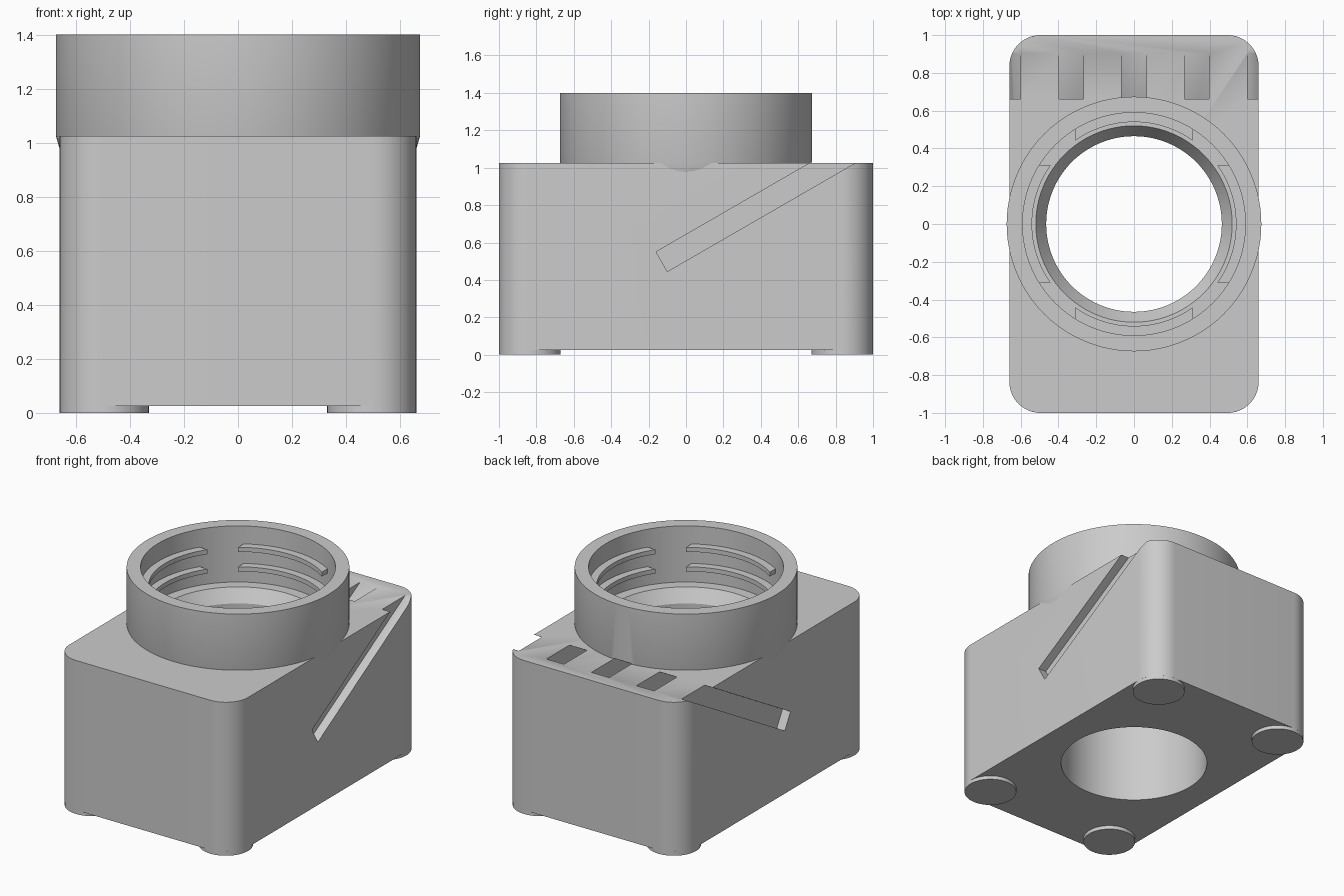
import bpy, bmesh
from math import sin, cos, asin, pi, radians
from mathutils import Vector

cube = bpy.data.objects.get("Cube")
if cube:
    bpy.data.objects.remove(cube, do_unlink=True)

grey = bpy.data.materials.new("plain grey")
grey.use_nodes = True
grey.diffuse_color = (0.6, 0.6, 0.6, 1)
grey.node_tree.nodes["Principled BSDF"].inputs["Base Color"].default_value = (0.6, 0.6, 0.6, 1)

HALF_X, HALF_Y, CORNER = 0.66, 1.0, 0.165
FLOOR, DECK, RIM = 0.025, 1.025, 1.4


def finish(name, bm):
    bmesh.ops.recalc_face_normals(bm, faces=bm.faces)
    mesh = bpy.data.meshes.new(name)
    bm.to_mesh(mesh)
    bm.free()
    mesh.materials.append(grey)
    obj = bpy.data.objects.new(name, mesh)
    bpy.context.collection.objects.link(obj)
    return obj


def prism(name, outline, offset):
    """Extrude a flat outline along a vector."""
    bm = bmesh.new()
    face = bm.faces.new([bm.verts.new(p) for p in outline])
    new = bmesh.ops.extrude_face_region(bm, geom=[face], use_keep_orig=True)["geom"]
    bmesh.ops.translate(bm, vec=offset, verts=[v for v in new if isinstance(v, bmesh.types.BMVert)])
    return finish(name, bm)


def lathe(name, profile, closed, steps=96):
    """Revolve (radius, height) points about z; open profiles get end caps."""
    bm = bmesh.new()
    rings = [[bm.verts.new((r * cos(2 * pi * i / steps), r * sin(2 * pi * i / steps), z))
              for i in range(steps)] for r, z in profile]
    pairs = list(zip(rings, rings[1:]))
    if closed:
        pairs.append((rings[-1], rings[0]))
    else:
        bm.faces.new(rings[0])
        bm.faces.new(rings[-1])
    for a, b in pairs:
        for i in range(steps):
            j = (i + 1) % steps
            bm.faces.new((a[i], a[j], b[j], b[i]))
    return finish(name, bm)


def select(obj):
    bpy.ops.object.select_all(action='DESELECT')
    obj.select_set(True)
    bpy.context.view_layer.objects.active = obj


def cut(obj, cutter):
    mod = obj.modifiers.new("cut", 'BOOLEAN')
    mod.operation, mod.solver, mod.object = 'DIFFERENCE', 'EXACT', cutter
    select(obj)
    bpy.ops.object.modifier_apply(modifier=mod.name)


def smooth(obj):
    select(obj)
    bpy.ops.object.shade_smooth_by_angle(angle=radians(30))


# Body: block with rounded upright corners
outline = []
for k, (sx, sy) in enumerate([(1, 1), (-1, 1), (-1, -1), (1, -1)]):
    for i in range(17):
        a = pi / 2 * (k + i / 16)
        outline.append((sx * (HALF_X - CORNER) + CORNER * cos(a),
                        sy * (HALF_Y - CORNER) + CORNER * sin(a), FLOOR))
body = prism("body", outline, Vector((0, 0, DECK - FLOOR)))

# Collar: upright ring, slightly flared where it overhangs the body
collar = lathe("collar", [(0.655, 0.96), (0.674, DECK), (0.674, RIM),
                          (0.59, RIM), (0.59, 0.96)], True)

# Bore with a sloped lead-in under the collar
bore = lathe("bore_cutter", [(0.465, -0.1), (0.465, 0.94), (0.52, DECK), (0.52, 1.1)], False)
cut(body, bore)
cutters = [bore]

# Five slanted vent slots, the outer two open to the sides
along = Vector((0, cos(pi / 6), sin(pi / 6))) * 1.8
low, high = Vector((0, -0.10, 0.445)), Vector((0, -0.16, 0.55))
for i in range(-2, 3):
    shift = Vector((i * 0.333 - 0.065, 0, 0))
    slot = prism("slot_cutter", [p + shift for p in (low, low + along, high + along, high)],
                 Vector((0.13, 0, 0)))
    cut(body, slot)
    cut(collar, slot)
    cutters.append(slot)
for c in cutters:
    bpy.data.objects.remove(c, do_unlink=True)
smooth(body)
smooth(collar)

# Feet: flat discs under the corners
for x, side in ((1, "left"), (-1, "right")):
    for y, end in ((1, "back"), (-1, "front")):
        foot = lathe(f"{end}_{side}_foot", [(CORNER, 0), (CORNER, FLOOR + 0.005)], False, 48)
        foot.location = (x * (HALF_X - CORNER), y * (HALF_Y - CORNER), 0)
        smooth(foot)


def thread(name, z, turn):
    """Arc-shaped lug whose ends are cut parallel to its middle direction."""
    bm = bmesh.new()
    steps, sections = 24, []
    for i in range(steps + 1):
        t = 2 * i / steps - 1
        section = []
        for r, dz in ((0.6, 0), (0.54, 0), (0.54, 0.03), (0.6, 0.03)):
            a = turn + t * asin(0.31 / r)
            section.append(bm.verts.new((r * cos(a), r * sin(a), z + dz)))
        sections.append(section)
    for a, b in zip(sections, sections[1:]):
        for i in range(4):
            j = (i + 1) % 4
            bm.faces.new((a[i], a[j], b[j], b[i]))
    bm.faces.new(sections[0])
    bm.faces.new(sections[-1])
    smooth(finish(name, bm))


# Two rows of four thread lugs inside the collar
for row, z in (("lower", 1.12), ("upper", 1.25)):
    for k, side in enumerate(("left", "back", "right", "front")):
        thread(f"{row}_{side}_thread", z, k * pi / 2)
